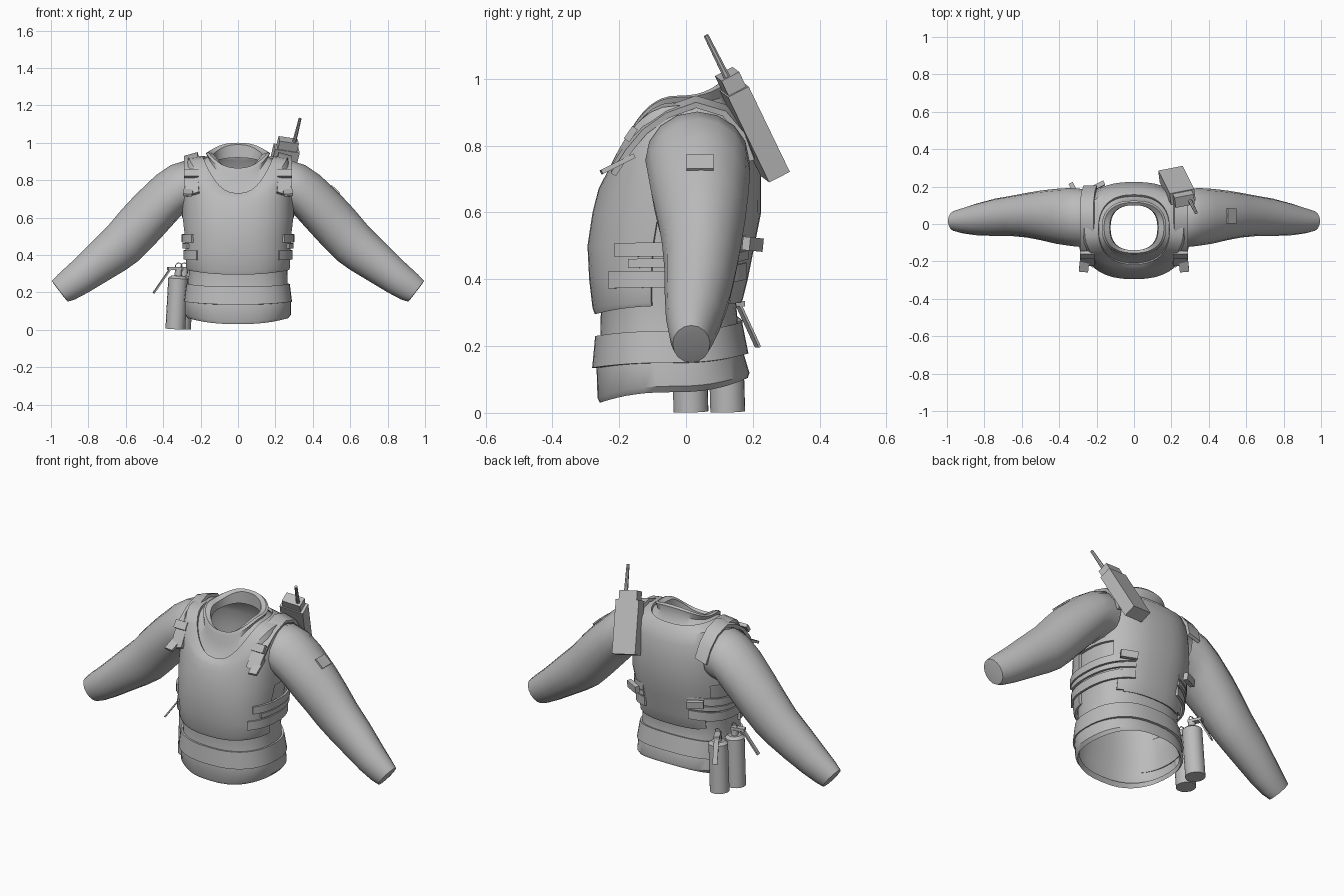
import bpy, bmesh, math
from mathutils import Vector, Matrix

if "Cube" in bpy.data.objects:
    bpy.data.objects.remove(bpy.data.objects["Cube"])

cloth = bpy.data.materials.new("grey cloth")
cloth.diffuse_color = (0.5, 0.5, 0.5, 1)
cloth.use_nodes = True
cloth.node_tree.nodes["Principled BSDF"].inputs["Base Color"].default_value = cloth.diffuse_color


def finish(name, bm, mirror=False, thick=0.0):
    me = bpy.data.meshes.new(name)
    bm.to_mesh(me)
    bm.free()
    ob = bpy.data.objects.new(name, me)
    bpy.context.collection.objects.link(ob)
    me.materials.append(cloth)
    if thick:
        m = ob.modifiers.new("thickness", 'SOLIDIFY')
        m.thickness, m.offset = thick, -1
    if mirror:
        ob.modifiers.new("mirror", 'MIRROR').use_mirror_merge = False
    return ob


def skin(bm, rows, closed):
    """Join rows of points with quads."""
    vs = [[bm.verts.new(p) for p in r] for r in rows]
    n = len(rows[0])
    for a, b in zip(vs, vs[1:]):
        for i in range(n if closed else n - 1):
            j = (i + 1) % n
            bm.faces.new((a[i], a[j], b[j], b[i]))
    return vs


def ring(zf, zs, zb, hx, yf, yb, a0=0, a1=360, seg=40, power=0.82):
    """Rounded body section with its own front, side and back height."""
    pts, full = [], a1 - a0 == 360
    for i in range(seg if full else seg + 1):
        a = math.radians(a0 + (a1 - a0) * i / seg)
        c, s = math.cos(a), math.sin(a)
        x = math.copysign(abs(c) ** power, c)
        y = math.copysign(abs(s) ** power, s)
        z = zs + ((zf if s < 0 else zb) - zs) * s * s
        pts.append(Vector((hx * x, (yf + yb) / 2 + (yb - yf) / 2 * y, z)))
    return pts


def rod(bm, p0, p1, r0, r1=None, seg=12):
    p0, p1 = Vector(p0), Vector(p1)
    d = p1 - p0
    m = Matrix.Translation((p0 + p1) / 2) @ d.to_track_quat('Z', 'Y').to_matrix().to_4x4()
    bmesh.ops.create_cone(bm, cap_ends=True, segments=seg, radius1=r0,
                          radius2=r0 if r1 is None else r1, depth=d.length, matrix=m)


def box(bm, centre, size, up, side=(1, 0, 0)):
    """Box whose local z follows up and local x leans towards side."""
    w = Vector(up).normalized()
    u = Vector(side)
    u = (u - w * u.dot(w)).normalized()
    v = w.cross(u)
    m = Matrix((u, v, w)).transposed().to_4x4()
    m = Matrix.Translation(centre) @ m @ Matrix.Diagonal((*size, 1))
    bmesh.ops.create_cube(bm, size=1, matrix=m)


# Shirt: open hem, trunk, and slanted open collar
bm = bmesh.new()
skin(bm, [ring(*r) for r in (
    (.055, .085, .125, .262, -.245, .172), (.03, .062, .105, .268, -.258, .185),
    (.045, .08, .12, .283, -.265, .19), (.14, .155, .18, .283, -.268, .172),
    (.23, .24, .27, .266, -.256, .155), (.31, .32, .33, .265, -.255, .15),
    (.45, .45, .45, .268, -.27, .175), (.60, .60, .60, .282, -.262, .205),
    (.66, .74, .74, .28, -.24, .205), (.69, .85, .81, .275, -.23, .19),
    (.71, .90, .87, .25, -.22, .17), (.725, .915, .905, .18, -.205, .145),
    (.80, .925, .95, .162, -.172, .122), (.845, .945, .99, .172, -.165, .125),
    (.865, .95, 1.0, .16, -.155, .115), (.855, .94, .99, .13, -.14, .10),
    (.79, .90, .92, .125, -.14, .10))], True)
finish("shirt", bm)

# Vest: front and back panels joined at the shoulders, open at the sides
bm = bmesh.new()
skin(bm, [ring(*r) for r in (
    (.295, .32, .33, .275, -.273, .165), (.315, .33, .34, .281, -.28, .17),
    (.40, .40, .40, .283, -.29, .185), (.50, .50, .50, .287, -.295, .205),
    (.60, .60, .60, .299, -.28, .225), (.67, .74, .74, .297, -.262, .225),
    (.70, .86, .82, .29, -.247, .21), (.715, .92, .88, .265, -.237, .19),
    (.73, .93, .915, .19, -.215, .157))], True)
gap = [f for f in bm.faces if -.09 < f.calc_center_median().y < .13
       and abs(f.calc_center_median().x) > .15 and f.calc_center_median().z < .66]
bmesh.ops.delete(bm, geom=gap, context='FACES')
finish("vest", bm, thick=.014)

# Belt
bm = bmesh.new()
skin(bm, [ring(*r) for r in (
    (.135, .15, .178, .289, -.281, .187), (.23, .245, .272, .277, -.272, .168))], True)
finish("belt", bm, thick=.012)

# Side straps between the vest panels
bm = bmesh.new()
for z, h, start in ((.37, .05, -44), (.43, .027, -26), (.463, .042, -38)):
    g = (z - .37) * .1
    skin(bm, [ring(k, k + .005, k + .035, .292 + g, -.298, .2 + g, start, 66, 14)
              for k in (z, z + h)], False)
finish("side_straps", bm, True, .012)

# Back buckle plates
bm = bmesh.new()
box(bm, (.2, .2, .505), (.09, .025, .04), (0, .1, 1), (1, -.5, 0))
finish("back_buckles", bm, True)

# Shoulder straps, with a loose flap at the front
bm = bmesh.new()
path = [(.245, -.225, .73), (.25, -.18, .80), (.252, -.13, .86), (.252, -.06, .91),
        (.252, .03, .942), (.252, .12, .915), (.245, .175, .85), (.235, .205, .77)]
skin(bm, [[(x - .036, y, z + .008), (x + .036, y, z - .012)] for x, y, z in path], False)
bmesh.ops.reverse_faces(bm, faces=bm.faces)
bmesh.ops.recalc_face_normals(bm, faces=bm.faces)
finish("shoulder_straps", bm, True, .018)
bm = bmesh.new()
box(bm, (.265, -.205, .745), (.05, .014, .11), (-.1, .9, .45))
box(bm, (.25, -.165, .835), (.075, .02, .045), (0, .55, .8))
finish("strap_flaps", bm, True)

# Sleeves: each row is top x, z, bottom x, z, front y, back y
bm = bmesh.new()
sleeve = ((.235, .885, .24, .63, -.11, .18), (.29, .902, .305, .61, -.122, .19),
          (.36, .88, .35, .56, -.115, .192), (.44, .825, .40, .505, -.105, .188),
          (.55, .72, .46, .44, -.085, .178), (.62, .645, .53, .37, -.072, .166),
          (.70, .55, .60, .32, -.065, .152), (.79, .462, .70, .26, -.064, .135),
          (.89, .362, .80, .20, -.06, .108), (.96, .298, .87, .163, -.05, .085),
          (.995, .262, .91, .15, -.04, .072), (.985, .245, .922, .163, -.025, .055))
rows = []
for tx, tz, bx, bz, yf, yb in sleeve:
    c = Vector(((tx + bx) / 2, (yf + yb) / 2, (tz + bz) / 2))
    u = Vector(((tx - bx) / 2, 0, (tz - bz) / 2))
    v = Vector((0, (yb - yf) / 2, 0))
    rows.append([c + u * math.cos(k * math.pi / 8) + v * math.sin(k * math.pi / 8)
                 for k in range(16)])
vs = skin(bm, rows, True)
bm.faces.new(vs[-1])
bmesh.ops.recalc_face_normals(bm, faces=bm.faces)
finish("sleeves", bm, True)

# Sleeve patch
bm = bmesh.new()
box(bm, (.521, .042, .75), (.062, .08, .009), (.68, 0, .73))
finish("sleeve_patch", bm)

# Radio on the back of the shoulder
bm = bmesh.new()
axis = Vector((.07, -.14, .29)).normalized()
mid = Vector((.235, .195, .865))
side = (1, .12, 0)
box(bm, mid - axis * .025, (.135, .07, .29), axis, side)
box(bm, mid + axis * .135, (.105, .06, .07), axis, side)
rod(bm, (.3, .125, 1.0), (.332, .06, 1.13), .011, .008, 8)
finish("radio", bm)

# Two canisters on the hip, each with neck, lever and pull ring
for i, (x, y, lever) in enumerate(((-.335, .015, (-.09, -.02, -.13)),
                                   (-.305, .125, (-.03, .06, -.13)))):
    bm = bmesh.new()
    base, top = Vector((x, y, .004)), Vector((x + .015, y - .008, .275))
    up = (top - base).normalized()
    rod(bm, base, top, .053, seg=14)
    rod(bm, top, top + up * .014, .053, .036, 14)
    rod(bm, top + up * .01, top + up * .045, .02, seg=10)
    cap = top + up * .052
    d = Vector(lever)
    out = Vector((d.x, d.y, 0)).normalized()
    knee = cap + out * .045
    across = Vector((-out.y, out.x, 0))
    box(bm, (cap + knee) / 2, (.032, .016, .075), knee - cap, across)
    box(bm, knee + d * .5, (.026, .008, d.length), d, across)
    loop = [cap + Vector((.018 * math.cos(k * math.pi / 5), 0,
                          .012 + .018 * math.sin(k * math.pi / 5))) for k in range(10)]
    for k in range(10):
        rod(bm, loop[k], loop[(k + 1) % 10], .0025, seg=5)
    finish("canister_%d" % (i + 1), bm)

# Apply modifiers and smooth the rounded surfaces
bpy.ops.object.select_all(action='SELECT')
bpy.context.view_layer.objects.active = bpy.data.objects["shirt"]
bpy.ops.object.convert(target='MESH')
bpy.ops.object.shade_smooth_by_angle(angle=math.radians(38))
